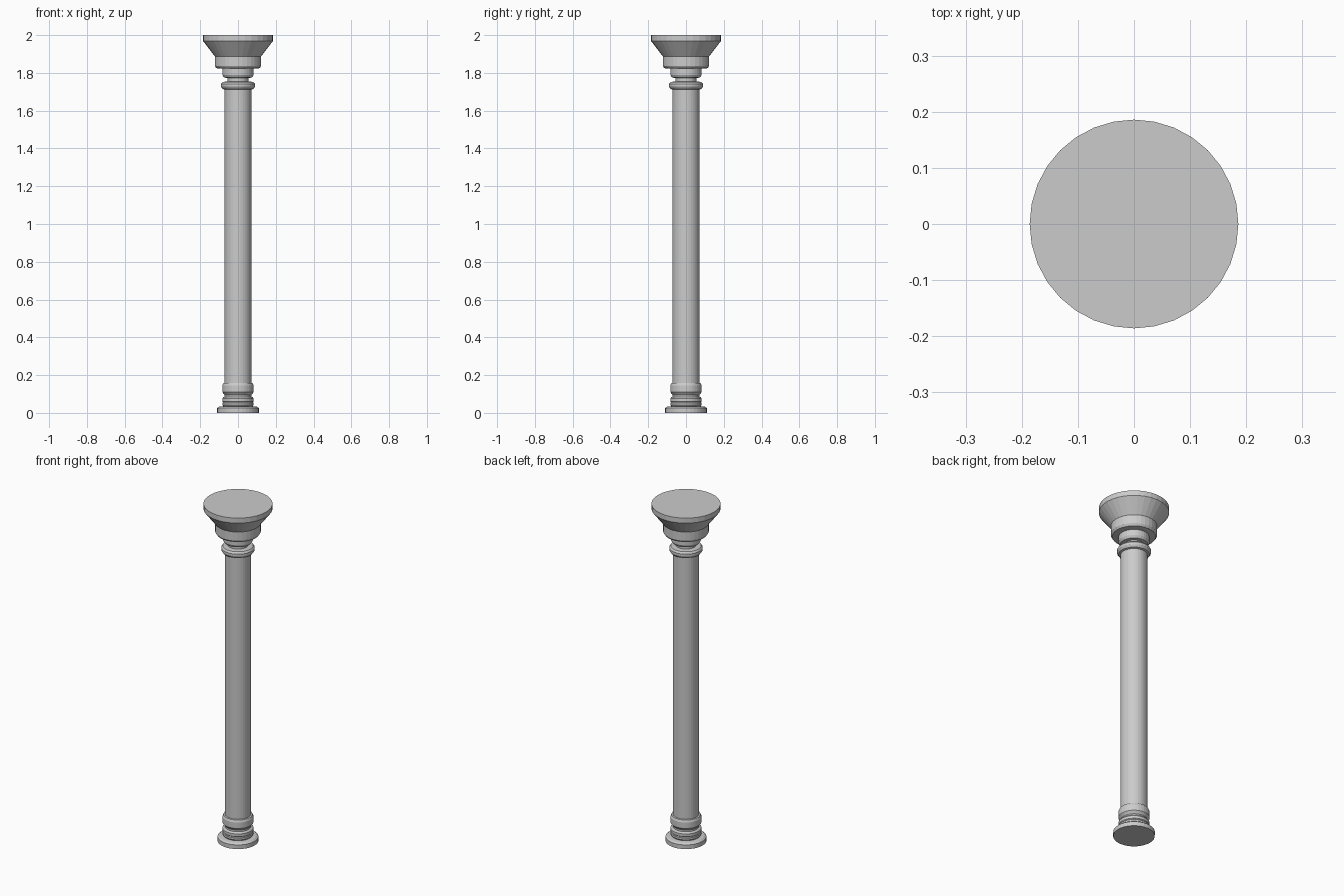
import bpy, bmesh
from math import cos, sin, tau

if "Cube" in bpy.data.objects:
    bpy.data.objects.remove(bpy.data.objects["Cube"])

SIDES = 32


def lathe(name, profile, cap_bottom=False, cap_top=False):
    """Revolve (radius, height) points about z; optionally cap the ends."""
    bm = bmesh.new()
    rings = [[bm.verts.new((r * cos(tau * i / SIDES), r * sin(tau * i / SIDES), z))
              for i in range(SIDES)] for r, z in profile]
    for a, b in zip(rings, rings[1:]):
        for i in range(SIDES):
            j = (i + 1) % SIDES
            bm.faces.new((a[i], a[j], b[j], b[i]))
    if cap_bottom:
        bm.faces.new(rings[0][::-1])
    if cap_top:
        bm.faces.new(rings[-1])
    mesh = bpy.data.meshes.new(name)
    bm.to_mesh(mesh)
    bm.free()
    obj = bpy.data.objects.new(name, mesh)
    bpy.context.collection.objects.link(obj)
    return obj


# Stepped foot disc with two rounded rings above it
lathe("base", [(0.11, 0), (0.11, 0.025), (0.10, 0.033), (0.078, 0.035),
               (0.083, 0.042), (0.083, 0.053), (0.079, 0.057), (0.083, 0.061),
               (0.083, 0.077), (0.078, 0.083), (0.071, 0.085), (0.071, 0.095),
               (0.083, 0.110), (0.083, 0.145), (0.078, 0.157), (0.071, 0.159)],
      cap_bottom=True)

# Long plain column
lathe("shaft", [(0.071, 0.159), (0.071, 1.712)])

# Collar ring and thin neck above the shaft
lathe("collar", [(0.071, 1.712), (0.082, 1.715), (0.090, 1.727), (0.090, 1.741),
                 (0.082, 1.752), (0.055, 1.755), (0.055, 1.773)])

# Stepped drums flaring out to the top plate
lathe("capital", [(0.055, 1.773), (0.074, 1.775), (0.082, 1.789), (0.082, 1.822),
                  (0.115, 1.825), (0.123, 1.837), (0.123, 1.888),
                  (0.186, 1.970), (0.186, 2.0)], cap_top=True)
